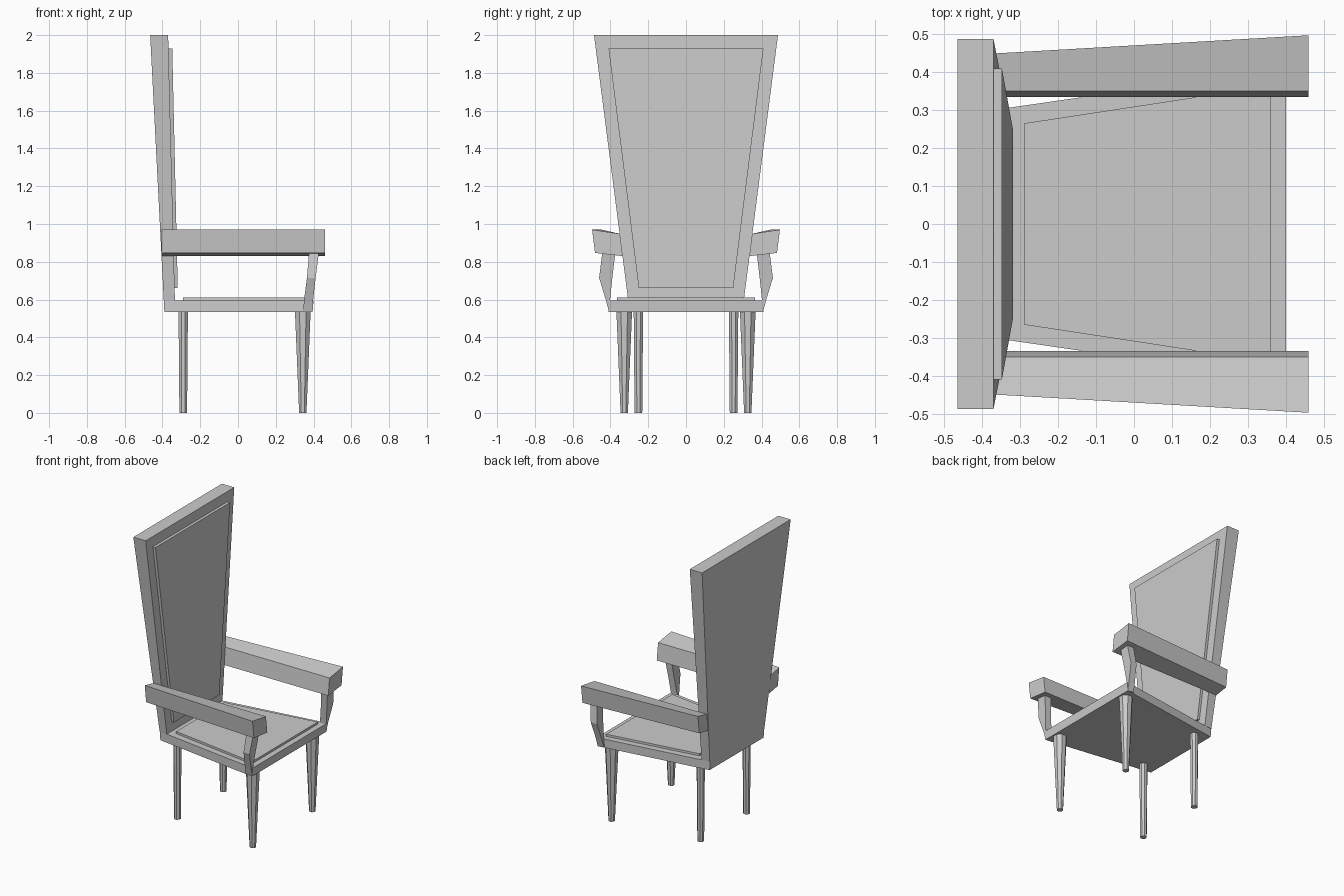
import bpy
import bmesh
from math import cos, sin, tau

cube = bpy.data.objects.get("Cube")
if cube:
    bpy.data.objects.remove(cube, do_unlink=True)

grey = bpy.data.materials.new("light grey")
grey.use_nodes = True
colour = (0.6, 0.6, 0.6, 1)
grey.diffuse_color = colour
grey.node_tree.nodes["Principled BSDF"].inputs["Base Color"].default_value = colour


def loft(name, rings):
    """Skin a stack of equal-sized point rings and cap both ends."""
    bm = bmesh.new()
    loops = [[bm.verts.new(p) for p in ring] for ring in rings]
    n = len(loops[0])
    for a, b in zip(loops, loops[1:]):
        for i in range(n):
            j = (i + 1) % n
            bm.faces.new((a[i], a[j], b[j], b[i]))
    bm.faces.new(loops[0])
    bm.faces.new(loops[-1])
    bmesh.ops.recalc_face_normals(bm, faces=bm.faces)
    mesh = bpy.data.meshes.new(name)
    bm.to_mesh(mesh)
    bm.free()
    mesh.materials.append(grey)
    obj = bpy.data.objects.new(name, mesh)
    bpy.context.collection.objects.link(obj)
    return obj


def trapezoid(z, x_back, w_back, x_front, w_front):
    """Horizontal ring with its own half width at back and front."""
    return [(x_back, -w_back, z), (x_front, -w_front, z),
            (x_front, w_front, z), (x_back, w_back, z)]


def pair(name, rings):
    """Build a part on the +y side and its mirror on the -y side."""
    for side, s in (("right_hand", 1), ("left_hand", -1)):
        loft(f"{name}_{side}", [[(x, s * y, z) for x, y, z in r] for r in rings])


def tapered_leg(x, y, r_top, r_foot):
    return [[(x + r * cos(tau * (i + 0.5) / 8), y + r * sin(tau * (i + 0.5) / 8), z)
             for i in range(8)] for z, r in ((0, r_foot), (0.54, r_top))]


# Seat frame and raised seat pad
loft("seat", [trapezoid(0.535, -0.39, 0.297, 0.395, 0.41),
              trapezoid(0.595, -0.393, 0.297, 0.4, 0.412)])
loft("seat_pad", [trapezoid(0.59, -0.29, 0.265, 0.36, 0.364),
                  trapezoid(0.61, -0.29, 0.265, 0.36, 0.364)])

# Tall flaring backrest and its raised panel
loft("backrest", [trapezoid(0.595, -0.393, 0.3, -0.334, 0.306),
                  trapezoid(2, -0.465, 0.487, -0.37, 0.487)])
loft("backrest_panel", [trapezoid(0.66, -0.345, 0.25, -0.319, 0.25),
                        trapezoid(1.93, -0.38, 0.41, -0.348, 0.41)])

# Tilted armrests, widening to the front
arm = []
for x, outer in ((-0.405, 0.447), (0.46, 0.497)):
    arm.append([(x, 0.335, 0.83), (x, outer - 0.015, 0.847),
                (x, outer, 0.97), (x, 0.35, 0.948)])
pair("armrest", arm)

# Bent arm supports rising from the front seat corners
sections = ((0.54, 0.345, 0.394, 0.38, 0.409),
            (0.6, 0.35, 0.398, 0.402, 0.425),
            (0.715, 0.365, 0.411, 0.39, 0.46),
            (0.85, 0.376, 0.428, 0.374, 0.443))
pair("arm_support", [[(x0, y0, z), (x1, y0, z), (x1, y1, z), (x0, y1, z)]
                     for z, x0, x1, y0, y1 in sections])

# Tapered legs
pair("front_leg", tapered_leg(0.343, 0.327, 0.045, 0.021))
pair("back_leg", tapered_leg(-0.29, 0.252, 0.027, 0.022))
